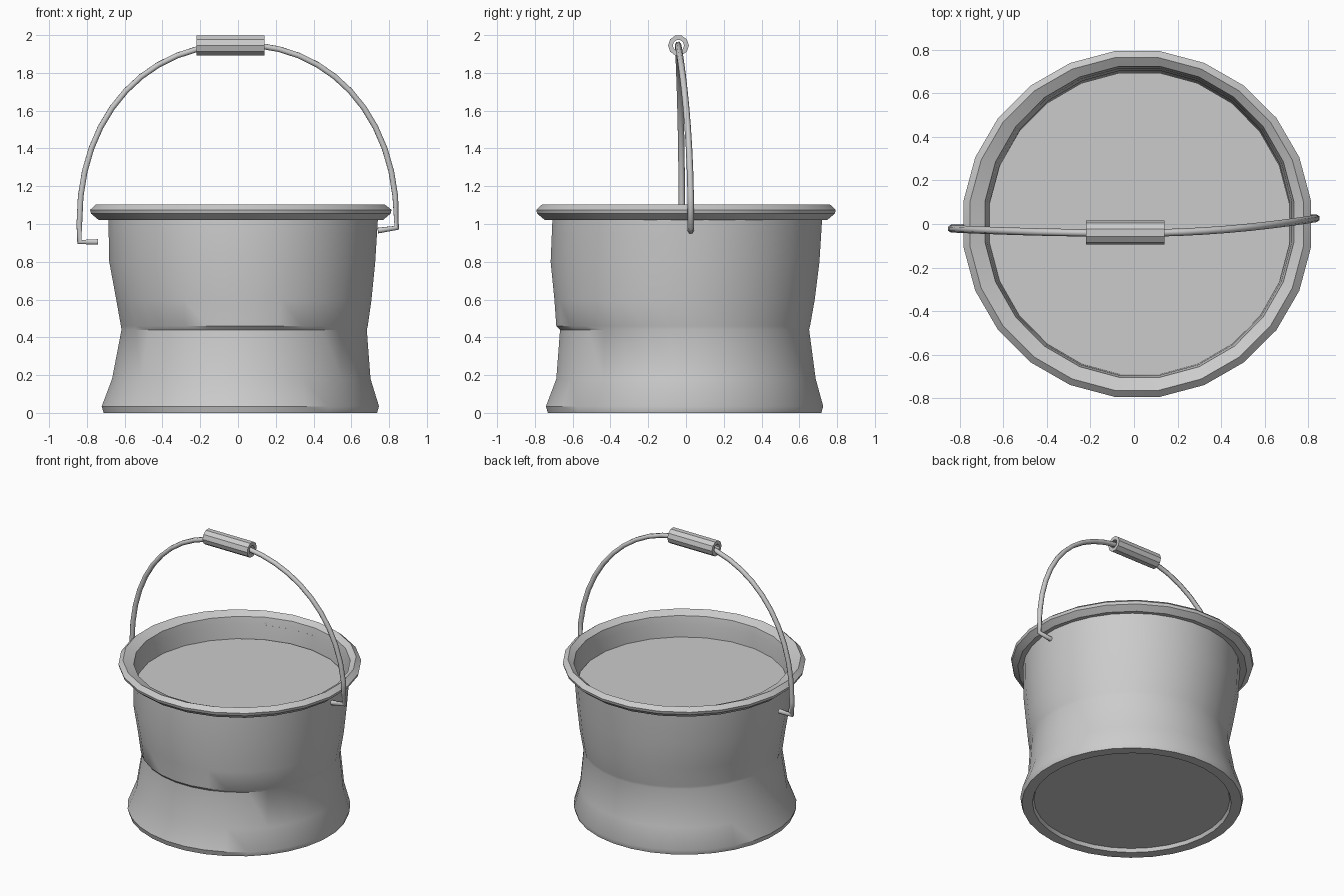
import bpy, math

if "Cube" in bpy.data.objects:
    bpy.data.objects.remove(bpy.data.objects["Cube"])


def finish(name, verts, faces, angle=35):
    me = bpy.data.meshes.new(name)
    me.from_pydata(verts, [], faces)
    ob = bpy.data.objects.new(name, me)
    bpy.context.collection.objects.link(ob)
    bpy.ops.object.select_all(action='DESELECT')
    bpy.context.view_layer.objects.active = ob
    ob.select_set(True)
    bpy.ops.object.shade_smooth_by_angle(angle=math.radians(angle))
    return ob


def loft(name, rings, n, cap_end=False, closed=False):
    """Skin rings given as (z, xmin, xmax, ymin, ymax)."""
    verts, faces = [], []
    for z, x0, x1, y0, y1 in rings:
        for i in range(n):
            a = 2 * math.pi * (i + 0.5) / n
            verts.append(((x0 + x1) / 2 + (x1 - x0) / 2 * math.cos(a),
                          (y0 + y1) / 2 + (y1 - y0) / 2 * math.sin(a), z))
    count = len(rings)
    for r in range(count if closed else count - 1):
        s = (r + 1) % count
        for i in range(n):
            j = (i + 1) % n
            faces.append((r * n + i, s * n + i, s * n + j, r * n + j))
    if cap_end:
        faces.append(tuple((count - 1) * n + i for i in reversed(range(n))))
    return finish(name, verts, faces)


# waisted, slightly dented body with a step on the front and a recessed base
loft("bucket_body", [
    (1.04, -0.69, 0.745, -0.71, 0.725),
    (0.80, -0.685, 0.73, -0.72, 0.71),
    (0.60, -0.648, 0.71, -0.70, 0.685),
    (0.46, -0.623, 0.69, -0.69, 0.66),
    (0.44, -0.62, 0.685, -0.67, 0.655),
    (0.18, -0.67, 0.705, -0.69, 0.69),
    (0.035, -0.725, 0.75, -0.745, 0.73),
    (0.0, -0.715, 0.74, -0.735, 0.72),
    (0.0, -0.645, 0.67, -0.665, 0.65),
    (0.025, -0.635, 0.66, -0.655, 0.64)], 32, cap_end=True)

# rolled rim and inner wall
loft("rim", [
    (0.88, -0.665, 0.72, -0.695, 0.71),
    (1.02, -0.68, 0.73, -0.70, 0.72),
    (1.075, -0.69, 0.74, -0.71, 0.73),
    (1.102, -0.76, 0.785, -0.77, 0.77),
    (1.075, -0.79, 0.82, -0.80, 0.80),
    (1.055, -0.785, 0.815, -0.795, 0.795),
    (1.022, -0.745, 0.775, -0.755, 0.755),
    (1.022, -0.685, 0.74, -0.705, 0.72)], 24)

# contents filling the bucket
loft("contents", [(0.90, -0.67, 0.72, -0.70, 0.70),
                  (0.925, -0.67, 0.72, -0.70, 0.70)], 24, cap_end=True)

# wire handle with inward hooks
path = [(-0.74, -0.02, 0.905), (-0.84, -0.02, 0.905)]
for k in range(25):
    x = -0.84 * math.cos(math.pi * k / 24)
    z = 1.0 + 0.95 * max(0, 1 - abs(x / 0.84) ** 2.15) ** (1 / 2.15)
    y = -0.042 + (0.02 if x < 0 else 0.068) * (x / 0.84) ** 2
    path.append((x, y, z if k < 24 else 0.98))
path.append((0.74, 0.025, 0.965))
cu = bpy.data.curves.new("handle_wire", 'CURVE')
cu.dimensions = '3D'
cu.bevel_depth = 0.017
cu.bevel_resolution = 1
cu.use_fill_caps = True
sp = cu.splines.new('POLY')
sp.points.add(len(path) - 1)
for p, co in zip(sp.points, path):
    p.co = (*co, 1)
bpy.context.collection.objects.link(bpy.data.objects.new("handle_wire", cu))

# hollow grip, turned to lie along x
R, r, h = 0.055, 0.03, 0.18
grip = loft("handle_grip", [(h, -R, R, -R, R), (-h, -R, R, -R, R),
                            (-h, -r, r, -r, r), (h, -r, r, -r, r)],
            10, closed=True)
grip.rotation_euler = (0, math.pi / 2, 0)
grip.location = (-0.04, -0.04, 1.945)
